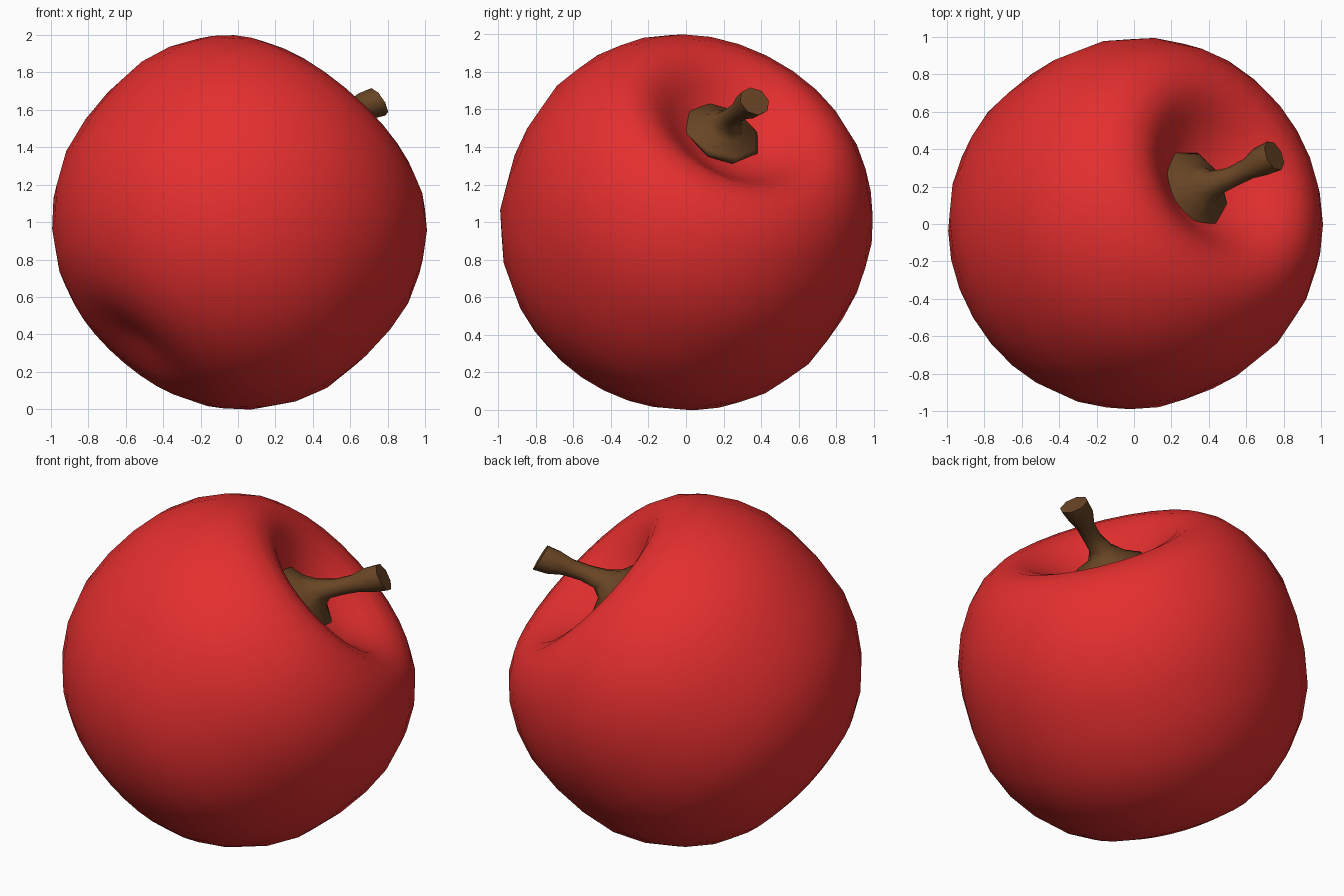
import bpy, bmesh, math
from mathutils import Vector

if "Cube" in bpy.data.objects:
    bpy.data.objects.remove(bpy.data.objects["Cube"])

# Tilted frame of the fruit: A = core axis, U and W across it
A = Vector((0.615, 0.355, 0.703)).normalized()
U = Vector((0.5, -0.866, 0)).normalized()
U = (U - A * U.dot(A)).normalized()
W = A.cross(U)
C = Vector((-0.005, 0, 0.99)) + U * 0.005


def material(name, rgb):
    m = bpy.data.materials.new(name)
    m.diffuse_color = (*rgb, 1)
    m.use_nodes = True
    m.node_tree.nodes["Principled BSDF"].inputs["Base Color"].default_value = m.diffuse_color
    return m


def loft(name, rings, sides, mat, angle):
    """rings: (centre, axis_u, axis_w) ; closes both ends"""
    bm = bmesh.new()
    loops = []
    for c, u, w in rings:
        loops.append([bm.verts.new(c + u * math.cos(t) + w * math.sin(t))
                      for t in (2 * math.pi * i / sides for i in range(sides))])
    for a, b in zip(loops, loops[1:]):
        for i in range(sides):
            j = (i + 1) % sides
            bm.faces.new((a[i], a[j], b[j], b[i]))
    bm.faces.new(loops[0][::-1])
    bm.faces.new(loops[-1])
    bmesh.ops.recalc_face_normals(bm, faces=bm.faces)
    me = bpy.data.meshes.new(name)
    bm.to_mesh(me)
    bm.free()
    ob = bpy.data.objects.new(name, me)
    bpy.context.collection.objects.link(ob)
    me.materials.append(mat)
    bpy.context.view_layer.objects.active = ob
    ob.select_set(True)
    bpy.ops.object.shade_smooth_by_angle(angle=math.radians(angle))
    ob.select_set(False)
    return ob


# Fruit: lathe profile (radius, height along core), dimpled on top, flat below
profile = [(0.02, -0.86), (0.12, -0.87), (0.24, -0.885), (0.36, -0.88), (0.5, -0.84),
           (0.64, -0.76), (0.77, -0.64), (0.88, -0.49), (0.96, -0.31), (0.995, -0.1),
           (1.0, 0.1), (0.98, 0.28), (0.92, 0.45), (0.83, 0.6), (0.74, 0.695),
           (0.64, 0.755), (0.54, 0.77), (0.45, 0.745), (0.36, 0.69), (0.27, 0.63),
           (0.15, 0.58), (0.02, 0.565)]
loft("fruit_body", [(C + A * t, U * r * 0.975, W * r * 0.99) for r, t in profile],
     28, material("red_skin", (0.78, 0.028, 0.028)), 80)

# Stem: flared foot in the dimple, thin bent neck, thicker cut end
path = [((0.31, 0.18, 1.43), 0.17), ((0.325, 0.19, 1.475), 0.22), ((0.337, 0.195, 1.49), 0.2),
        ((0.37, 0.205, 1.515), 0.115), ((0.43, 0.22, 1.54), 0.07), ((0.52, 0.25, 1.565), 0.055),
        ((0.61, 0.295, 1.595), 0.057), ((0.68, 0.335, 1.62), 0.08), ((0.75, 0.365, 1.643), 0.085)]
end_dir = Vector((0.78, 0.36, 0.5)).normalized()
rings = []
for i, (p, r) in enumerate(path):
    d = A.lerp(end_dir, max(0, i - 2) / (len(path) - 3)).normalized()
    u = (U - d * U.dot(d)).normalized()
    rings.append((Vector(p), u * r, d.cross(u) * r))
loft("stem", rings, 8, material("brown_stem", (0.14, 0.06, 0.018)), 80)
